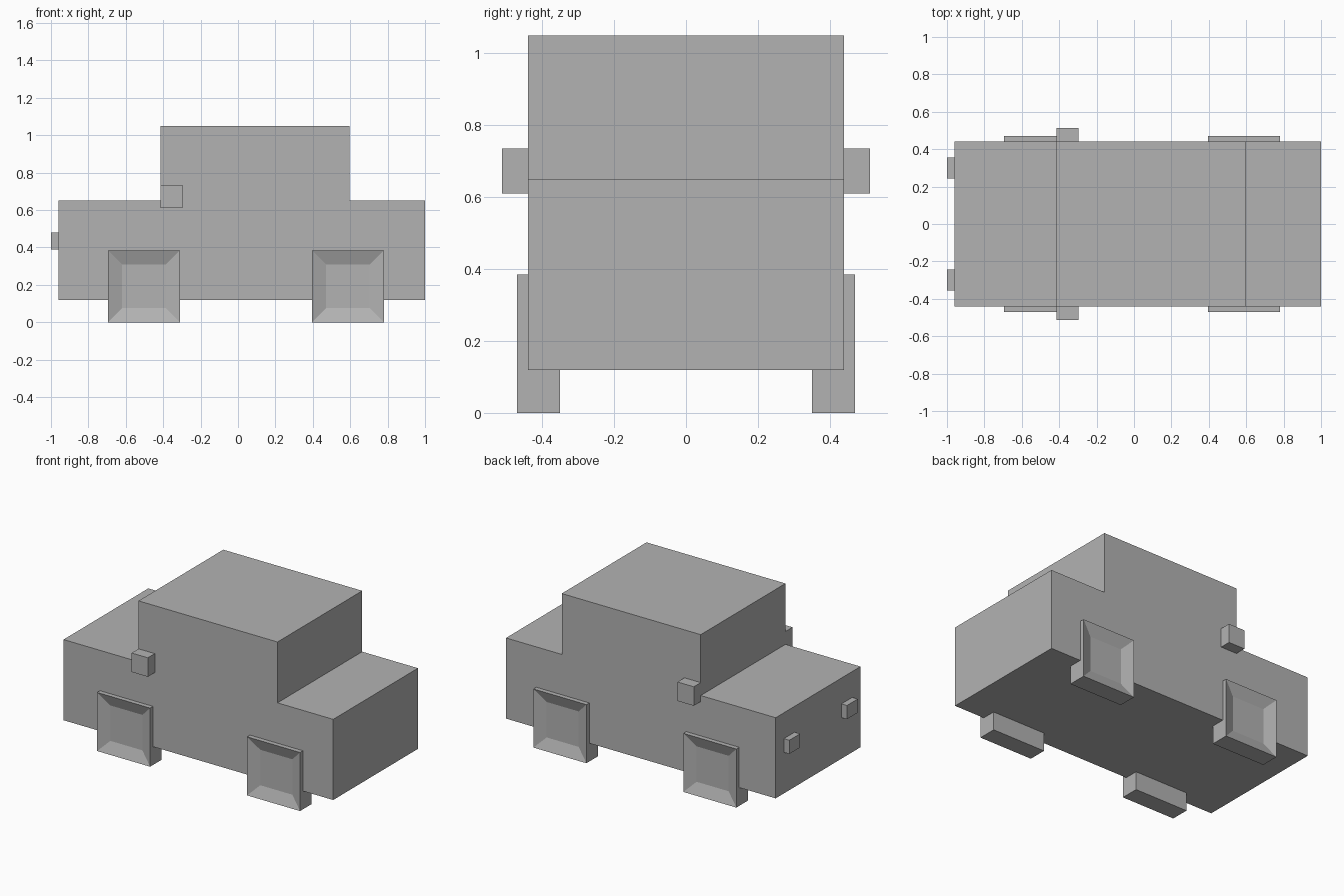
import bpy
import bmesh
from mathutils import Vector

default = bpy.data.objects.get("Cube")
if default:
    bpy.data.objects.remove(default, do_unlink=True)

grey = bpy.data.materials.new("plain grey")
grey.use_nodes = True
colour = (0.45, 0.45, 0.45, 1)
grey.diffuse_color = colour
grey.node_tree.nodes["Principled BSDF"].inputs["Base Color"].default_value = colour


def finish(name, bm):
    bmesh.ops.recalc_face_normals(bm, faces=bm.faces)
    mesh = bpy.data.meshes.new(name)
    bm.to_mesh(mesh)
    bm.free()
    mesh.materials.append(grey)
    obj = bpy.data.objects.new(name, mesh)
    bpy.context.collection.objects.link(obj)
    return obj


def box(low, high):
    low, high = Vector(low), Vector(high)
    bm = bmesh.new()
    bmesh.ops.create_cube(bm, size=1)
    bmesh.ops.scale(bm, vec=high - low, verts=bm.verts)
    bmesh.ops.translate(bm, vec=(low + high) / 2, verts=bm.verts)
    return bm


def side_box(side, x, y, z):
    """Box given by ranges, with its y range placed on one side."""
    ys = sorted(side * v for v in y)
    return box((x[0], ys[0], z[0]), (x[1], ys[1], z[1]))


HALF_WIDTH = 0.44

# Body: stepped side profile extruded across the width
profile = [(-0.96, 0.12), (1, 0.12), (1, 0.65), (0.595, 0.65),
           (0.595, 1.05), (-0.415, 1.05), (-0.415, 0.65), (-0.96, 0.65)]
bm = bmesh.new()
face = bm.faces.new([bm.verts.new((x, -HALF_WIDTH, z)) for x, z in profile])
extruded = bmesh.ops.extrude_face_region(bm, geom=[face])["geom"]
bmesh.ops.translate(bm, vec=(0, 2 * HALF_WIDTH, 0),
                    verts=[v for v in extruded if isinstance(v, bmesh.types.BMVert)])
finish("body", bm)

for side, label in ((-1, "front"), (1, "back")):
    # Square wheels with a recessed square hub on the outer face
    for end, x in (("nose", -0.5025), ("tail", 0.5875)):
        bm = side_box(side, (x - 0.1925, x + 0.1925), (0.35, 0.47), (0, 0.385))
        bm.normal_update()
        outer = max(bm.faces, key=lambda f: side * f.calc_center_median().y)
        bmesh.ops.inset_region(bm, faces=[outer], thickness=0.1075)
        bmesh.ops.translate(bm, vec=(0, -side * 0.029, 0), verts=outer.verts)
        finish(f"{label}_{end}_wheel", bm)

    # Door mirror
    finish(f"{label}_mirror",
           side_box(side, (-0.415, -0.297), (HALF_WIDTH, 0.512), (0.61, 0.735)))

    # Headlight on the nose
    finish(f"{label}_headlight",
           side_box(side, (-1, -0.96), (0.243, 0.355), (0.39, 0.48)))
